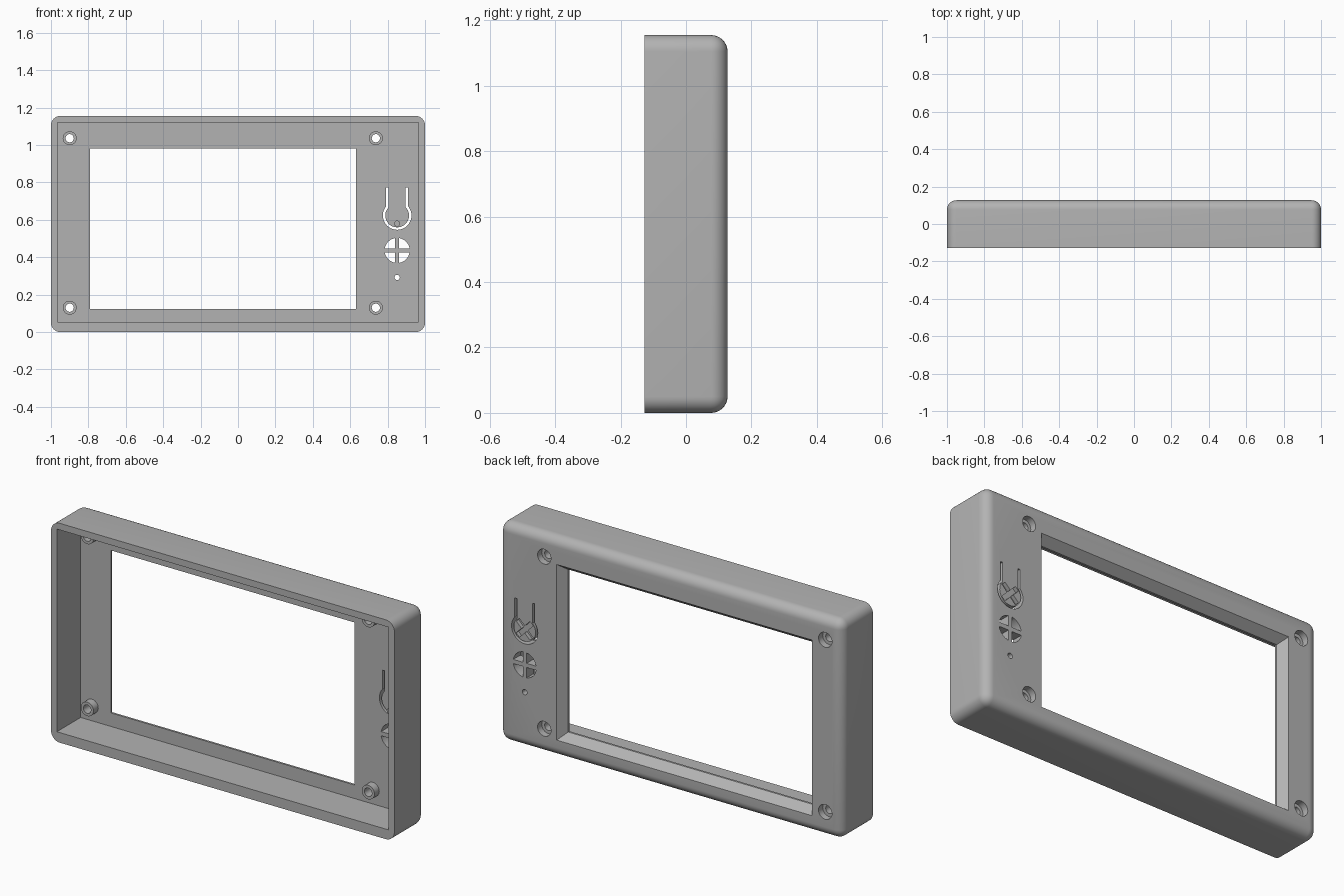
import bpy, bmesh, math
from math import sin, cos, radians

old = bpy.data.objects.get("Cube")
if old:
    bpy.data.objects.remove(old, do_unlink=True)

# Main dimensions
BACK, FRONT, HEIGHT = 0.127, -0.127, 1.155
PLATE = 0.07           # inner face of the back plate
FAR = BACK + 0.013     # cutters end beyond the back face
CTRL_X = 0.851         # column of the small openings

grey = bpy.data.materials.new("plastic_grey")
grey.use_nodes = True
grey.diffuse_color = (0.45, 0.45, 0.45, 1)
grey.node_tree.nodes["Principled BSDF"].inputs["Base Color"].default_value = (0.45, 0.45, 0.45, 1)


def make_object(name, bm):
    bmesh.ops.recalc_face_normals(bm, faces=bm.faces)
    mesh = bpy.data.meshes.new(name)
    bm.to_mesh(mesh)
    bm.free()
    mesh.materials.append(grey)
    obj = bpy.data.objects.new(name, mesh)
    bpy.context.scene.collection.objects.link(obj)
    return obj


def prism(name, outline, y0, y1, end_outline=None):
    """Solid between an x-z outline at y0 and the same (or another) outline at y1."""
    bm = bmesh.new()
    a = [bm.verts.new((x, y0, z)) for x, z in outline]
    b = [bm.verts.new((x, y1, z)) for x, z in end_outline or outline]
    bm.faces.new(a)
    bm.faces.new(b[::-1])
    for i in range(len(a)):
        j = (i + 1) % len(a)
        bm.faces.new((a[i], b[i], b[j], a[j]))
    return make_object(name, bm)


def rect(x0, x1, z0, z1, grow=0.0):
    return [(x0 - grow, z0 - grow), (x1 + grow, z0 - grow),
            (x1 + grow, z1 + grow), (x0 - grow, z1 + grow)]


def arc(cx, cz, r, start, end, n):
    steps = [start + (end - start) * i / n for i in range(n + 1)]
    return [(cx + r * cos(t), cz + r * sin(t)) for t in steps]


def circle(cx, cz, r, n=32):
    return arc(cx, cz, r, 0, math.tau, n)[:-1]


def cut(target, cutter):
    mod = target.modifiers.new("cut", "BOOLEAN")
    mod.operation, mod.solver, mod.object = "DIFFERENCE", "EXACT", cutter
    graph = bpy.context.evaluated_depsgraph_get()
    mesh = bpy.data.meshes.new_from_object(target.evaluated_get(graph))
    target.modifiers.clear()
    target.data = mesh
    bpy.data.objects.remove(cutter, do_unlink=True)


def smooth(obj):
    bpy.ops.object.select_all(action="DESELECT")
    obj.select_set(True)
    bpy.context.view_layer.objects.active = obj
    bpy.ops.object.shade_smooth_by_angle(angle=radians(30))


# Shell: block with every edge rounded except the front rim
bm = bmesh.new()
bmesh.ops.create_cube(bm, size=1)
for v in bm.verts:
    v.co = (v.co.x * 2, v.co.y * (BACK - FRONT), (v.co.z + 0.5) * HEIGHT)
edges = [e for e in bm.edges if any(v.co.y > 0 for v in e.verts)]
bmesh.ops.bevel(bm, geom=edges, offset=0.05, segments=8, profile=0.5, affect="EDGES")
case = make_object("case_shell", bm)

# Open front cavity
cut(case, prism("cavity", rect(-0.966, 0.966, 0.053, 1.12), FRONT - 0.1, PLATE))

# Screen window with a thin straight lip and a flared outer side
window = (-0.79, 0.63, 0.124, 0.98)
cut(case, prism("window", rect(*window), 0, FAR))
cut(case, prism("window_flare", rect(*window), 0.081, FAR, rect(*window, grow=0.044)))

# Hollow screw posts, counterbored from behind
for side, x in (("right", -0.9), ("left", 0.737)):
    for level, z in (("lower", 0.13), ("upper", 1.036)):
        post = prism(f"{level}_{side}_screw_post", circle(x, z, 0.037), 0.03, PLATE)
        cut(post, prism("bore", circle(x, z, 0.022), 0, FAR))
        smooth(post)
        cut(case, prism("bore", circle(x, z, 0.022), 0, FAR))
        cut(case, prism("counterbore", circle(x, z, 0.039), BACK - 0.035, FAR))

# Spring button: keyhole-shaped slot around a tongue
BTN_Z, BTN_TOP = 0.623, 0.773


def keyhole(half_width, r):
    t = math.acos(half_width / r)
    return ([(CTRL_X - half_width, BTN_TOP)]
            + arc(CTRL_X, BTN_Z, r, math.pi - t, math.tau + t, 28)
            + [(CTRL_X + half_width, BTN_TOP)])


cut(case, prism("button_slot", keyhole(0.0585, 0.0765) + keyhole(0.0455, 0.0635)[::-1], 0, FAR))

# Diagonal cross engraved on the button
w, l = 0.013, 0.057
arm = [(l, -w), (l, w), (w, w)]
cross = []
for k in range(4):
    t = radians(45 + 90 * k)
    cross += [(CTRL_X + x * cos(t) - z * sin(t), BTN_Z + x * sin(t) + z * cos(t)) for x, z in arm]
cut(case, prism("button_cross", cross, BACK - 0.02, FAR))

# Round vent split into four quadrants
VENT_Z, VENT_R, BAR = 0.436, 0.067, 0.011
t = math.asin(BAR / VENT_R)
for k in range(4):
    q = k * math.pi / 2
    corner = (CTRL_X + BAR * math.sqrt(2) * cos(q + math.pi / 4),
              VENT_Z + BAR * math.sqrt(2) * sin(q + math.pi / 4))
    wedge = [corner] + arc(CTRL_X, VENT_Z, VENT_R, q + t, q + math.pi / 2 - t, 10)
    cut(case, prism("vent", wedge, 0, FAR))

# Small indicator hole
cut(case, prism("indicator_hole", circle(CTRL_X, 0.292, 0.014, 20), 0, FAR))
smooth(case)

# Peg on the inside of the button
smooth(prism("button_peg", circle(CTRL_X, 0.58, 0.016, 20), 0.045, PLATE))
